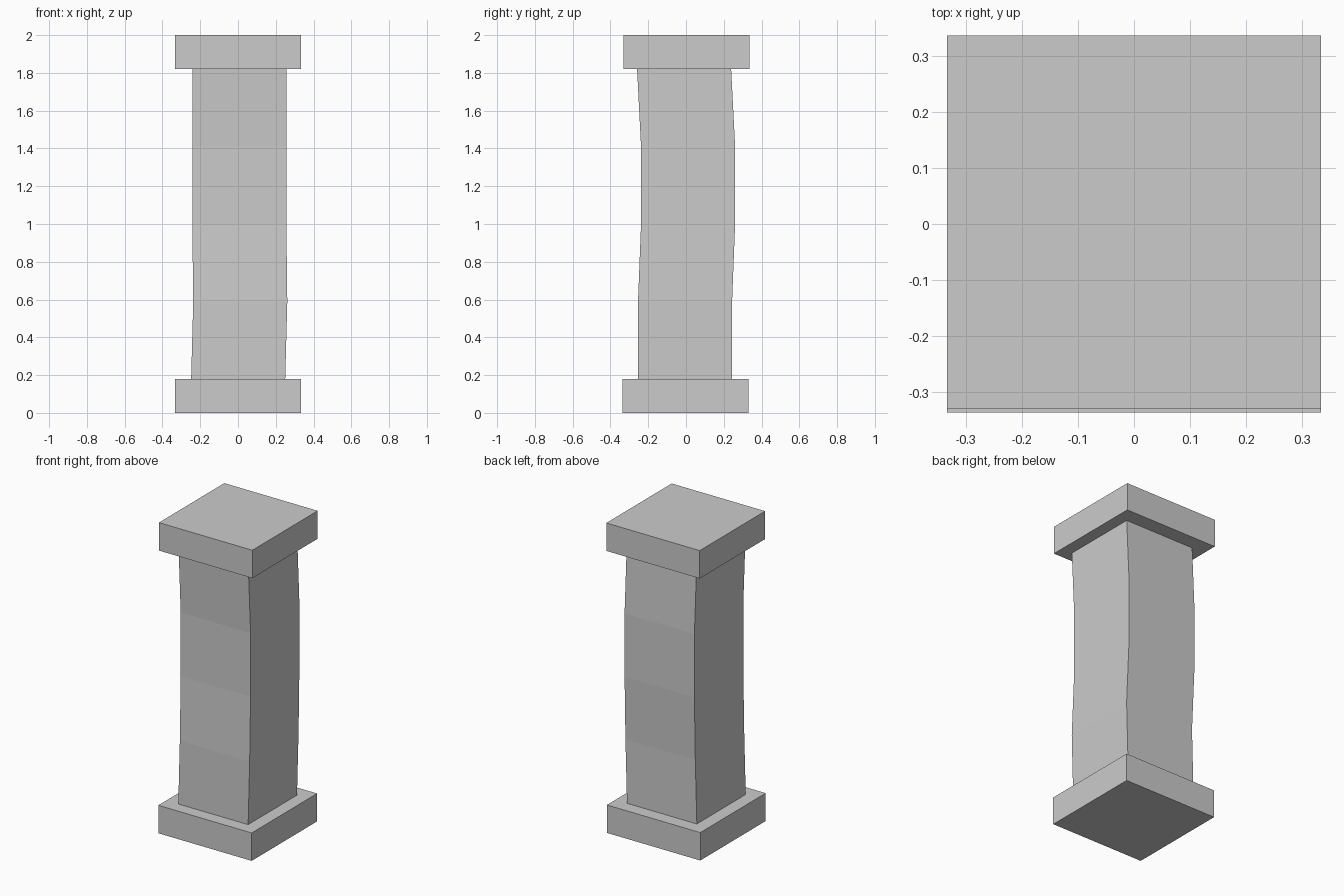
import bpy
import bmesh

if "Cube" in bpy.data.objects:
    bpy.data.objects.remove(bpy.data.objects["Cube"])


def finish(name, bm):
    bmesh.ops.recalc_face_normals(bm, faces=bm.faces)
    mesh = bpy.data.meshes.new(name)
    bm.to_mesh(mesh)
    bm.free()
    obj = bpy.data.objects.new(name, mesh)
    bpy.context.collection.objects.link(obj)
    return obj


def slab(name, y, z, size=0.666, height=0.18):
    bm = bmesh.new()
    bmesh.ops.create_cube(bm, size=1)
    bmesh.ops.scale(bm, verts=bm.verts, vec=(size, size, height))
    bmesh.ops.translate(bm, verts=bm.verts, vec=(0, y, z))
    return finish(name, bm)


# Base and capital slabs
slab("base", -0.003, 0.09)
slab("capital", 0.003, 1.91)

# Slightly crooked square shaft: ring centres (x, y, z) from bottom to top
centres = [(0.001, -0.005, 0.18), (0.012, -0.005, 0.59), (0.007, 0.011, 1.0),
           (0.007, 0.011, 1.41), (0.007, -0.01, 1.82)]
half = 0.249
bm = bmesh.new()
rings = [[bm.verts.new((x + sx * half, y + sy * half, z))
          for sx, sy in ((-1, -1), (1, -1), (1, 1), (-1, 1))]
         for x, y, z in centres]
for low, high in zip(rings, rings[1:]):
    for i in range(4):
        j = (i + 1) % 4
        bm.faces.new((low[i], low[j], high[j], high[i]))
bm.faces.new(rings[0][::-1])
bm.faces.new(rings[-1])
finish("shaft", bm)
